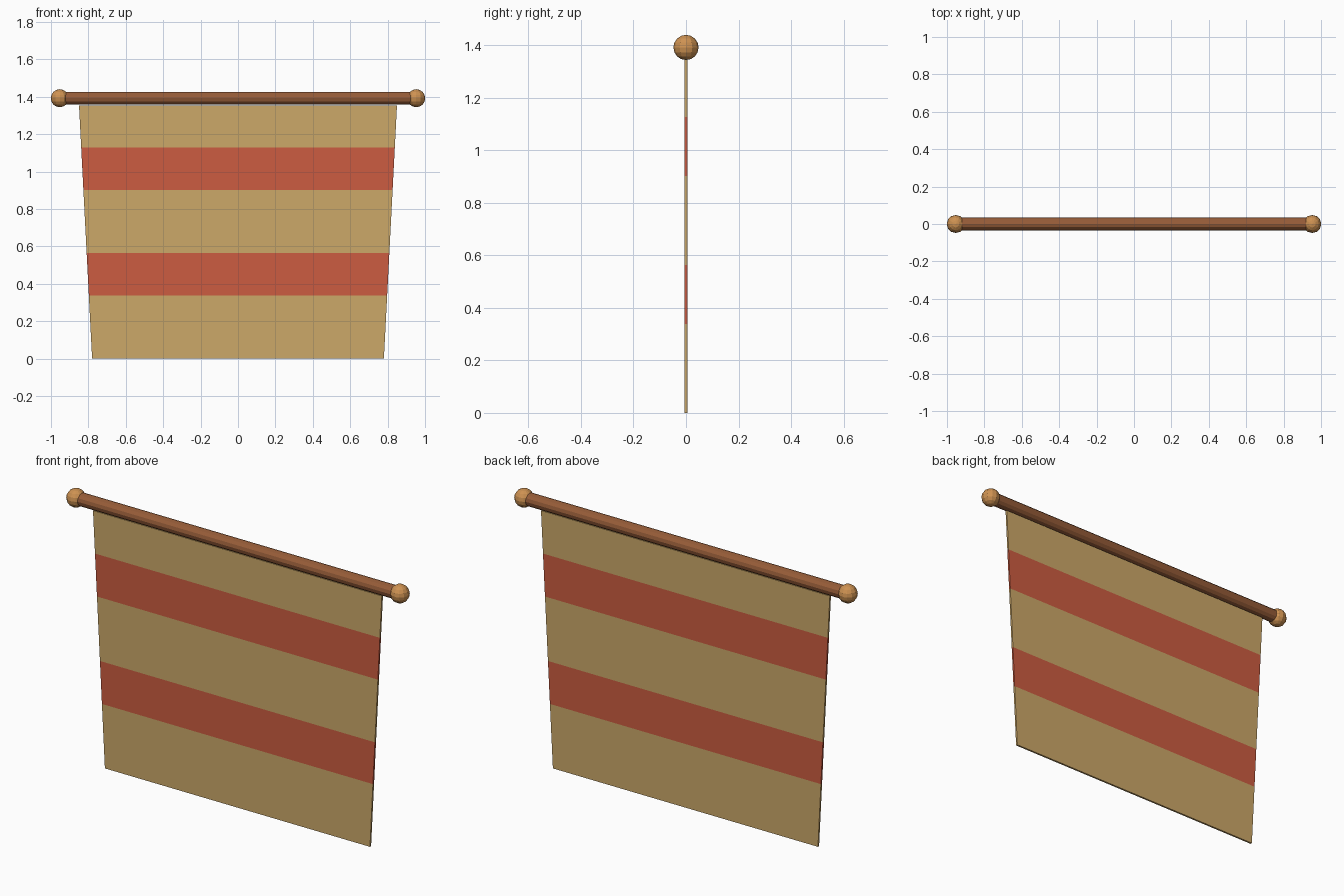
import bpy, bmesh, math

if "Cube" in bpy.data.objects:
    bpy.data.objects.remove(bpy.data.objects["Cube"])


def material(name, rgb):
    m = bpy.data.materials.new(name)
    lin = [(c / 255 / 12.92) if c < 11 else ((c / 255 + 0.055) / 1.055) ** 2.4 for c in rgb]
    m.diffuse_color = (*lin, 1)
    m.use_nodes = True
    m.node_tree.nodes["Principled BSDF"].inputs["Base Color"].default_value = m.diffuse_color
    return m


tan = material("tan_cloth", (204, 168, 105))
red = material("red_stripe", (204, 92, 65))
brown = material("dark_wood", (150, 92, 56))
gold = material("light_wood", (206, 146, 82))

ROD_Z, ROD_R, BALL_X, BALL_R = 1.392, 0.034, 0.953, 0.048
TOP_Z, TOP_W, BOTTOM_W, THICK, ROWS = 1.353, 0.85, 0.78, 0.01, 12

# Hanging rod
bpy.ops.mesh.primitive_cylinder_add(vertices=12, radius=ROD_R, depth=2 * BALL_X,
                                    location=(0, 0, ROD_Z), rotation=(0, math.pi / 2, 0))
rod = bpy.context.object
rod.name = "rod"
rod.data.materials.append(brown)

# Round knobs at the rod ends
for side, sign in (("left", -1), ("right", 1)):
    bpy.ops.mesh.primitive_uv_sphere_add(segments=12, ring_count=8, radius=BALL_R,
                                         location=(sign * BALL_X, 0, ROD_Z))
    knob = bpy.context.object
    knob.name = side + "_knob"
    knob.data.materials.append(gold)

# Tapered cloth: a thin slab cut into rows, two bands of rows painted red
bm = bmesh.new()
bmesh.ops.create_cube(bm, size=1)
for v in bm.verts:
    half = TOP_W if v.co.z > 0 else BOTTOM_W
    v.co = (math.copysign(half, v.co.x), v.co.y * THICK, TOP_Z if v.co.z > 0 else 0)
for row in (3, 5, 8, 10):
    bmesh.ops.bisect_plane(bm, geom=bm.verts[:] + bm.edges[:] + bm.faces[:],
                           plane_co=(0, 0, TOP_Z * row / ROWS), plane_no=(0, 0, 1))
for f in bm.faces:
    level = f.calc_center_median().z / TOP_Z * ROWS
    f.material_index = int(abs(f.normal.z) < 0.5 and (3 < level < 5 or 8 < level < 10))
mesh = bpy.data.meshes.new("cloth")
bm.to_mesh(mesh)
bm.free()
mesh.materials.append(tan)
mesh.materials.append(red)
cloth = bpy.data.objects.new("cloth", mesh)
bpy.context.collection.objects.link(cloth)
